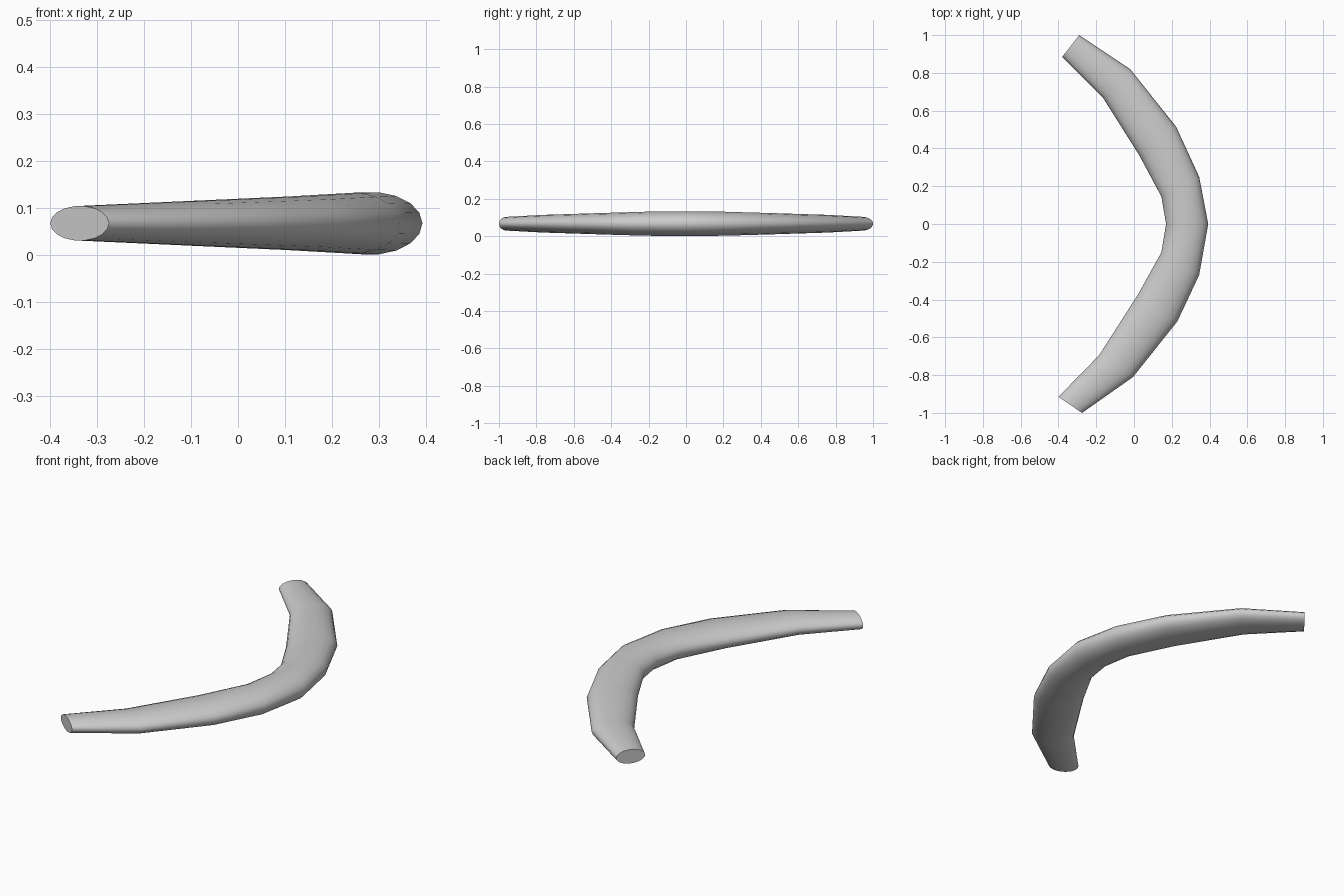
import bpy, bmesh, math
from mathutils import Vector

if "Cube" in bpy.data.objects:
    bpy.data.objects.remove(bpy.data.objects["Cube"])

SIDES = 18
MID_Z = 0.067
# Stations along the bend: outer x, y, inner x, y, half height
STATIONS = [
    (-0.29, 1.00, -0.38, 0.885, 0.037),
    (-0.02, 0.82, -0.165, 0.67, 0.048),
    (0.223, 0.515, 0.03, 0.36, 0.058),
    (0.345, 0.25, 0.145, 0.145, 0.065),
    (0.393, 0.0, 0.17, 0.0, 0.067),
    (0.345, -0.27, 0.145, -0.15, 0.065),
    (0.23, -0.515, 0.02, -0.375, 0.058),
    (-0.005, -0.81, -0.185, -0.695, 0.048),
    (-0.275, -1.00, -0.40, -0.915, 0.037),
]

# Curved bar: elliptical rings bridged together, flat ends
bm = bmesh.new()
rings = []
for ox, oy, ix, iy, h in STATIONS:
    mid = Vector(((ox + ix) / 2, (oy + iy) / 2, MID_Z))
    half = Vector(((ox - ix) / 2, (oy - iy) / 2, 0))
    ring = []
    for i in range(SIDES):
        a = math.tau * i / SIDES
        ring.append(bm.verts.new(mid + half * math.cos(a) + Vector((0, 0, h * math.sin(a)))))
    rings.append(ring)
for r, s in zip(rings, rings[1:]):
    for i in range(SIDES):
        j = (i + 1) % SIDES
        bm.faces.new((r[i], r[j], s[j], s[i]))
bm.faces.new(rings[0])
bm.faces.new(rings[-1])
bmesh.ops.recalc_face_normals(bm, faces=bm.faces)

mesh = bpy.data.meshes.new("curved_bar")
bm.to_mesh(mesh)
bm.free()
bar = bpy.data.objects.new("curved_bar", mesh)
bpy.context.collection.objects.link(bar)
bpy.context.view_layer.objects.active = bar
bar.select_set(True)
bpy.ops.object.shade_smooth_by_angle(angle=math.radians(50))
